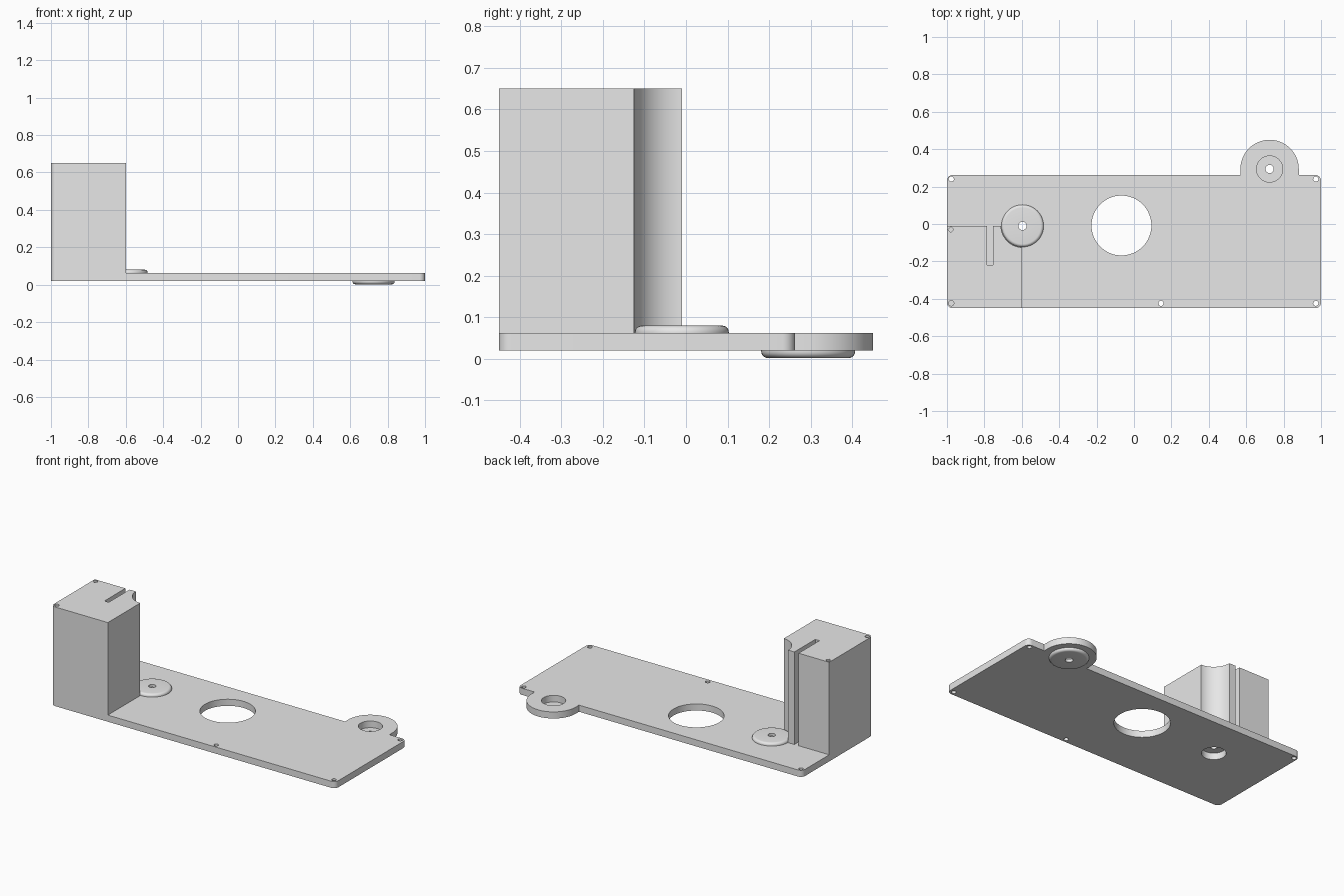
import bpy, bmesh
from math import cos, sin, radians

if "Cube" in bpy.data.objects:
    bpy.data.objects.remove(bpy.data.objects["Cube"], do_unlink=True)

grey = bpy.data.materials.new("plain grey")
grey.use_nodes = True
grey.diffuse_color = (0.8, 0.8, 0.8, 1)
grey.node_tree.nodes["Principled BSDF"].inputs["Base Color"].default_value = (0.8, 0.8, 0.8, 1)

# Main dimensions
BOTTOM, TOP, TOWER_TOP = 0.02, 0.062, 0.65
FRONT, BACK, CORNER = -0.45, 0.262, 0.03
BOSS = (-0.596, -0.01)
EAR = (0.725, 0.294)
EAR_R = 0.156


def arc(center, r, start, end, n=8):
    angles = [radians(start + (end - start) * i / n) for i in range(n + 1)]
    return [(center[0] + r * cos(a), center[1] + r * sin(a)) for a in angles]


def circle(center, r, n=48):
    return arc(center, r, 0, 360, n)[:-1]


def prism(bm, outline, z0, z1):
    low = [bm.verts.new((x, y, z0)) for x, y in outline]
    high = [bm.verts.new((x, y, z1)) for x, y in outline]
    bm.faces.new(low[::-1])
    bm.faces.new(high)
    for i in range(len(low)):
        j = (i + 1) % len(low)
        bm.faces.new((low[i], low[j], high[j], high[i]))


def make_object(name, bm):
    bmesh.ops.recalc_face_normals(bm, faces=bm.faces)
    mesh = bpy.data.meshes.new(name)
    bm.to_mesh(mesh)
    bm.free()
    mesh.materials.append(grey)
    obj = bpy.data.objects.new(name, mesh)
    bpy.context.collection.objects.link(obj)
    return obj


def activate(obj):
    bpy.ops.object.select_all(action="DESELECT")
    obj.select_set(True)
    bpy.context.view_layer.objects.active = obj


def combine(obj, other, operation):
    mod = obj.modifiers.new(operation.lower(), "BOOLEAN")
    mod.operation, mod.solver, mod.object = operation, "EXACT", other
    activate(obj)
    bpy.ops.object.modifier_apply(modifier=mod.name)
    bpy.data.objects.remove(other, do_unlink=True)


def smooth(obj):
    activate(obj)
    bpy.ops.object.shade_smooth_by_angle(angle=radians(30))


# Base plate with rounded corners and a round ear on the back edge
left, right = -1 + CORNER, 1 - CORNER
near, far = FRONT + CORNER, BACK - CORNER
outline = arc((left, near), CORNER, 180, 270) + arc((right, near), CORNER, 270, 360)
outline += arc((right, far), CORNER, 0, 90)
outline += [(EAR[0] + EAR_R, BACK)] + arc(EAR, EAR_R, 0, 180, 40) + [(EAR[0] - EAR_R, BACK)]
outline += arc((left, far), CORNER, 90, 180)
bm = bmesh.new()
prism(bm, outline, BOTTOM, TOP)
body = make_object("base_plate_and_tower", bm)

# Tower with a slot and a scooped corner around the boss
outline = arc((left, near), CORNER, 180, 270) + [(-0.6, FRONT)]
outline += arc(BOSS, 0.115, 268, 180, 24)
outline += [(-0.755, -0.01), (-0.755, -0.22), (-0.785, -0.22), (-0.785, -0.01), (-1, -0.01)]
bm = bmesh.new()
prism(bm, outline, 0.04, TOWER_TOP)
combine(body, make_object("tower", bm), "UNION")

# Window, boss recesses, screw holes and blind tower holes
bm = bmesh.new()
prism(bm, circle((-0.067, -0.008), 0.16, 64), -0.1, 0.2)
for center in (BOSS, EAR):
    prism(bm, circle(center, 0.07), -0.1, 0.2)
for center in ((-0.977, 0.24), (0.972, 0.24), (0.972, -0.424), (0.144, -0.424)):
    prism(bm, circle(center, 0.014, 16), -0.1, 0.2)
prism(bm, circle((-0.977, -0.424), 0.014, 16), 0.45, 0.8)
prism(bm, circle((-0.979, -0.03), 0.016, 4), 0.45, 0.8)
cutter = make_object("hole_cutter", bm)
cutter.hide_render = True
combine(body, cutter, "DIFFERENCE")
smooth(body)


# Round pivot bosses with a filleted rim and a pin hole
def boss(name, center, z, direction):
    radius, height, fillet, n = 0.113, 0.018, 0.016, 48
    profile = [(0.022, 0), (radius, 0)]
    profile += arc((radius - fillet, height - fillet), fillet, 0, 90, 6) + [(0.022, height)]
    bm = bmesh.new()
    rings = [[bm.verts.new((x, y, z + direction * h)) for x, y in circle(center, r, n)]
             for r, h in profile]
    for k, ring in enumerate(rings):
        upper = rings[(k + 1) % len(rings)]
        for i in range(n):
            j = (i + 1) % n
            bm.faces.new((ring[i], ring[j], upper[j], upper[i]))
    smooth(make_object(name, bm))


boss("upper_boss", BOSS, TOP, 1)
boss("lower_boss", EAR, BOTTOM, -1)
